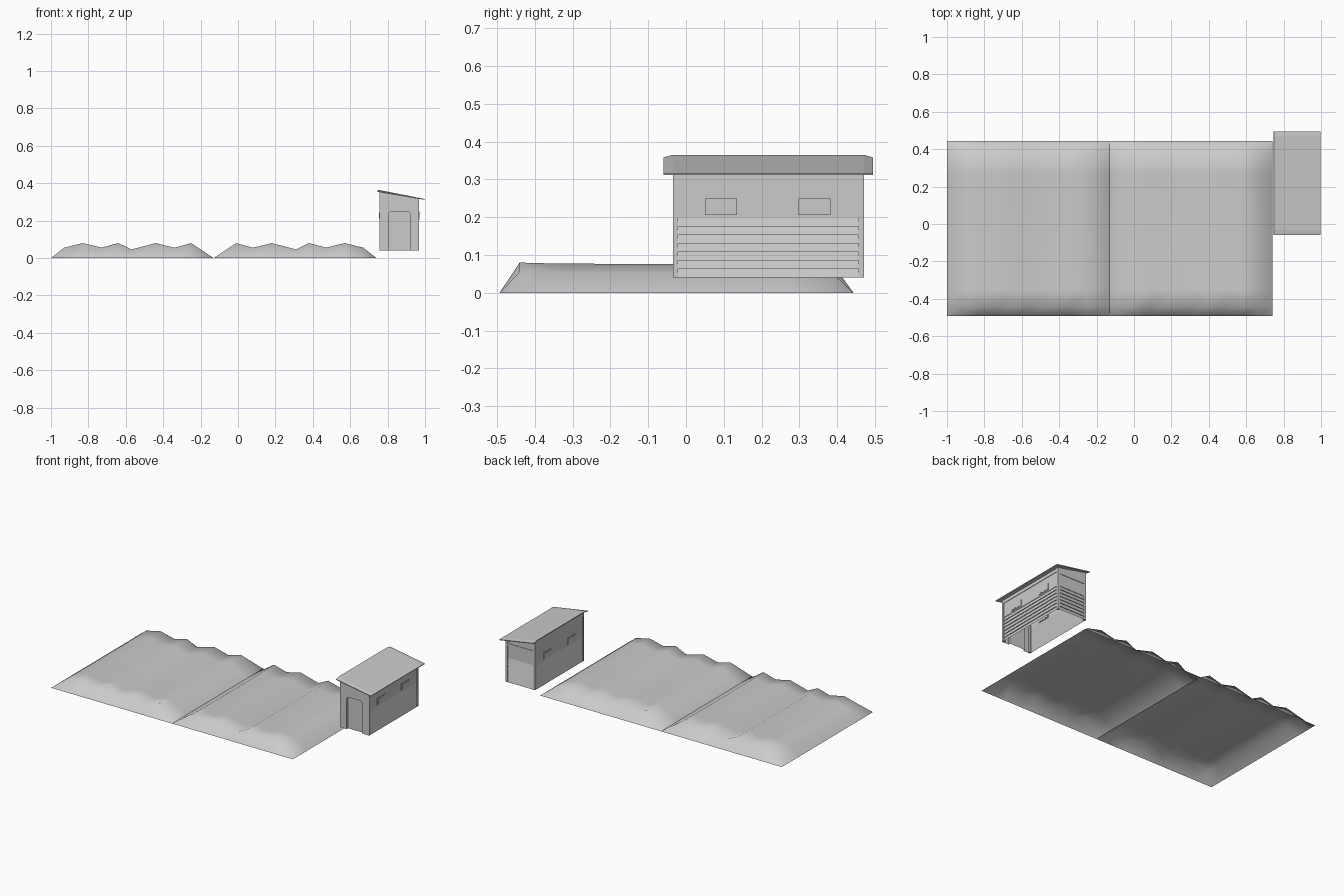
import bpy, bmesh

if "Cube" in bpy.data.objects:
    bpy.data.objects.remove(bpy.data.objects["Cube"])

X0, X1, Y0, Y1, ZB = 0.757, 0.969, -0.035, 0.47, 0.04   # shed walls


def top_z(x):
    # underside of the sloping roof
    return 0.358 - (x - X0) * 0.2


def make(name, verts, faces):
    me = bpy.data.meshes.new(name)
    me.from_pydata(verts, [], faces)
    me.update()
    ob = bpy.data.objects.new(name, me)
    bpy.context.collection.objects.link(ob)
    return ob


def grid_faces(nu, nv):
    return [(i * nv + j, (i + 1) * nv + j, (i + 1) * nv + j + 1, i * nv + j + 1)
            for i in range(nu - 1) for j in range(nv - 1)]


def box(name, x, y, z, slope=False):
    # box from ranges; slope=True lets the top follow the roof
    bm = bmesh.new()
    bmesh.ops.create_cube(bm, size=1)
    for v in bm.verts:
        up = v.co.z > 0
        v.co.x = x[v.co.x > 0]
        v.co.y = y[v.co.y > 0]
        v.co.z = (top_z(v.co.x) if slope else z[1]) if up else z[0]
    me = bpy.data.meshes.new(name)
    bm.to_mesh(me)
    bm.free()
    ob = bpy.data.objects.new(name, me)
    bpy.context.collection.objects.link(ob)
    return ob


# Ground mounds: open sheet with ridges across x, skirts falling to zero
ridges = [(0, 0), (.07, .055), (.17, .08), (.27, .056), (.36, .08),
          (.43, .046), (.56, .08), (.66, .055), (.75, .08), (.87, 0)]
along = [(-.493, 0), (-.44, 1), (-.35, .97), (-.1, .95),
         (.27, .96), (.385, 1), (.443, 0)]
for side, start, sgn in (("left", -1.0, 1), ("right", 0.74, -1)):
    verts = [(start + sgn * x, y, z * f) for x, z in ridges for y, f in along]
    faces = grid_faces(len(ridges), len(along))
    if sgn < 0:
        faces = [f[::-1] for f in faces]
    mound = make("mound_" + side, verts, faces)
    mound.data.polygons.foreach_set("use_smooth", [True] * len(faces))

# Clapboard profile: (inward offset, z), lapped boards below, plain sheet above
profile = []
for i in range(7):
    z = ZB + i * 0.0225
    profile += [(0.001, z), (0.006, z + 0.0225)]
profile.append((0.003, ZB + 7 * 0.0225))

# Long side walls
for name, x, sgn in (("high_side", X0, 1), ("low_side", X1, -1)):
    prof = profile + [(0.003, top_z(x))]
    verts = [(x + sgn * d, y, z) for d, z in prof for y in (Y0, Y1)]
    faces = grid_faces(len(prof), 2)
    if sgn < 0:
        faces = [f[::-1] for f in faces]
    make(name + "_wall", verts, faces)
    # top rail and windows
    t = top_z(x)
    outer = x if sgn > 0 else x - 0.006
    box(name + "_rail", (outer, outer + 0.006), (Y0, Y1), (t - 0.024, t - 0.006))
    for k, y in enumerate((0.05, 0.297)):
        xs = sorted((x - sgn * 0.001, x + sgn * 0.007))
        box(f"{name}_window_{k + 1}", xs, (y, y + 0.085), (0.206, 0.25))
        # thin glass panel inside the frame
        gx = sorted((x - sgn * 0.002, x + sgn * 0.008))
        box(f"{name}_glass_{k + 1}", gx, (y + .006, y + .079), (0.212, 0.244))

# Back wall with lapped boards and sloping top
verts = [(x, Y1 - d, z) for d, z in profile for x in (X0, X1)]
verts += [(x, Y1 - 0.003, top_z(x)) for x in (X0, X1)]
make("back_wall", verts, [f[::-1] for f in grid_faces(len(profile) + 1, 2)])
box("back_rail", (X0, X1), (Y1 - 0.006, Y1), (0.278, 0.292))

# Front wall around a recessed, chamfer-topped door
door = [(.806, ZB), (.806, .238), (.818, .25), (.908, .25), (.92, .238), (.92, ZB)]
outer = [(X1, ZB), (X1, top_z(X1)), (X0, top_z(X0)), (X0, ZB)]
n = len(door)
verts = [(x, Y0, z) for x, z in door] + [(x, Y0, z) for x, z in outer]
verts += [(x, Y0 + 0.014, z) for x, z in door]
back = [n + 4 + i for i in range(n)]
# left strip, top strip, right strip, jambs, door leaf
faces = [(9, 0, 1, 2, 8), (8, 2, 3, 7), (7, 3, 4, 5, 6)]
faces += [(i, back[i], back[i + 1], i + 1) for i in range(n - 1)]
faces.append(tuple(back[::-1]))
make("front_wall_with_door", verts, faces)

# Corner posts
P = 0.014
for xn, x in (("high", X0), ("low", X1 - P)):
    for yn, y in (("front", Y0), ("back", Y1 - P)):
        box(f"{yn}_{xn}_post", (x, x + P), (y + 0.0005, y + P), (ZB, 0), slope=True)

# Roof sheet, its high edge drooping slightly at both ends
verts = []
for y, drop in ((-.06, .007), (Y0, 0), (Y1, 0), (.495, .007)):
    verts += [(0.748, y, 0.365 - drop), (0.998, y, 0.316)]
roof = make("roof", verts, [f[::-1] for f in grid_faces(4, 2)])
mod = roof.modifiers.new("thickness", "SOLIDIFY")
mod.thickness = 0.005
mod.offset = -1
